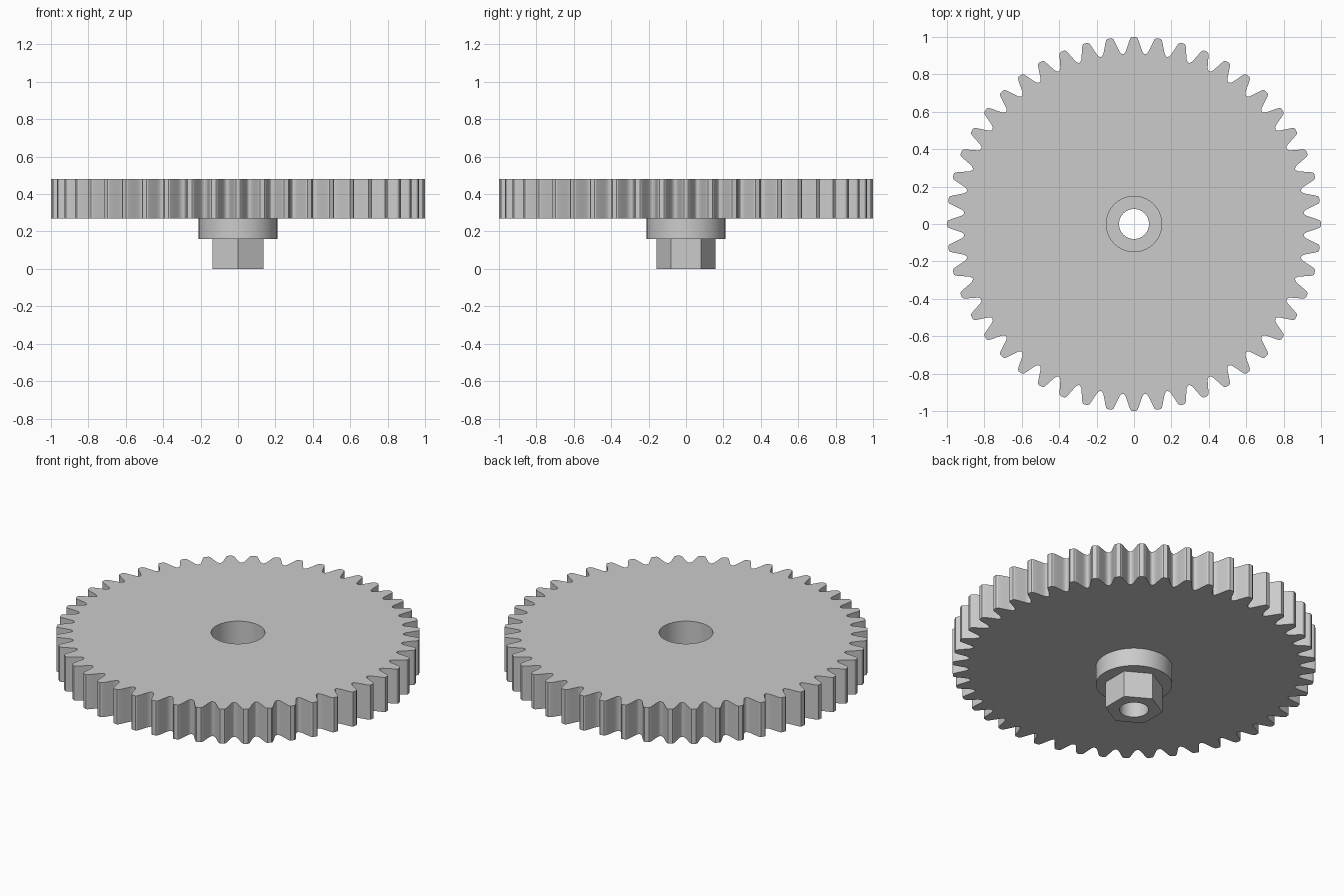
import bpy
import bmesh
from math import sin, cos, pi, radians

cube = bpy.data.objects.get("Cube")
if cube:
    bpy.data.objects.remove(cube, do_unlink=True)

TEETH = 48
GEAR_TOP, GEAR_BASE, COLLAR_BASE, SEAT = 0.48, 0.27, 0.16, 0.22

grey = bpy.data.materials.new("plain_grey")
grey.use_nodes = True
colour = (0.6, 0.6, 0.6, 1)
grey.diffuse_color = colour
grey.node_tree.nodes["Principled BSDF"].inputs["Base Color"].default_value = colour


def circle(radius, sides=72, start=0.0):
    """Counter-clockwise regular outline."""
    return [(radius * cos(start + 2 * pi * i / sides),
             radius * sin(start + 2 * pi * i / sides)) for i in range(sides)]


def gear_outline():
    """Toothed outline: one half tooth (radius, half width), mirrored and repeated."""
    half = [(0.91, 0.0575), (0.914, 0.051), (0.922, 0.045), (0.935, 0.040),
            (0.96, 0.0315), (0.98, 0.025), (0.994, 0.019), (1.0, 0.012)]
    tooth = [(r, -w / r) for r, w in half] + [(r, w / r) for r, w in reversed(half)]
    return [(r * cos(a + 2 * pi * t / TEETH), r * sin(a + 2 * pi * t / TEETH))
            for t in range(TEETH) for r, a in tooth]


def shell(name, sections):
    """Join outlines in order: walls between heights, flat rings at one height."""
    bm = bmesh.new()
    loops = [[bm.verts.new((x, y, z)) for x, y in outline] for outline, z in sections]
    for a, b in zip(loops, loops[1:]):
        if abs(a[0].co.z - b[0].co.z) > 1e-5:
            for i in range(len(a)):
                j = (i + 1) % len(a)
                bm.faces.new((a[i], b[i], b[j], a[j]))
        else:
            edges = []
            for loop in (a, b):
                for v, w in zip(loop, loop[1:] + loop[:1]):
                    edges.append(bm.edges.get((v, w)) or bm.edges.new((v, w)))
            size = [max(v.co.xy.length for v in loop) for loop in (a, b)]
            up = 1 if size[1] > size[0] else -1
            made = bmesh.ops.triangle_fill(bm, edges=edges, use_beauty=True,
                                           normal=(0, 0, up))
            for face in made["geom"]:
                if isinstance(face, bmesh.types.BMFace):
                    face.normal_update()
                    if face.normal.z * up < 0:
                        face.normal_flip()
    mesh = bpy.data.meshes.new(name)
    bm.to_mesh(mesh)
    bm.free()
    mesh.materials.append(grey)
    obj = bpy.data.objects.new(name, mesh)
    bpy.context.collection.objects.link(obj)
    bpy.ops.object.select_all(action="DESELECT")
    obj.select_set(True)
    bpy.context.view_layer.objects.active = obj
    bpy.ops.object.shade_smooth_by_angle(angle=radians(25))


teeth = gear_outline()
recess, bore, collar = circle(0.148), circle(0.08), circle(0.21)
hexagon = circle(0.158, 6, pi / 6)

# Toothed wheel with its recess opening
shell("gear_wheel", [(recess, GEAR_TOP), (teeth, GEAR_TOP),
                     (teeth, GEAR_BASE), (collar, GEAR_BASE)])
# Round collar below the wheel
shell("collar", [(collar, GEAR_BASE), (collar, COLLAR_BASE), (hexagon, COLLAR_BASE)])
# Hexagonal hub at the bottom
shell("hex_hub", [(hexagon, COLLAR_BASE), (hexagon, 0), (bore, 0)])
# Stepped hole through all parts
shell("stepped_bore", [(bore, 0), (bore, SEAT), (recess, SEAT), (recess, GEAR_TOP)])
